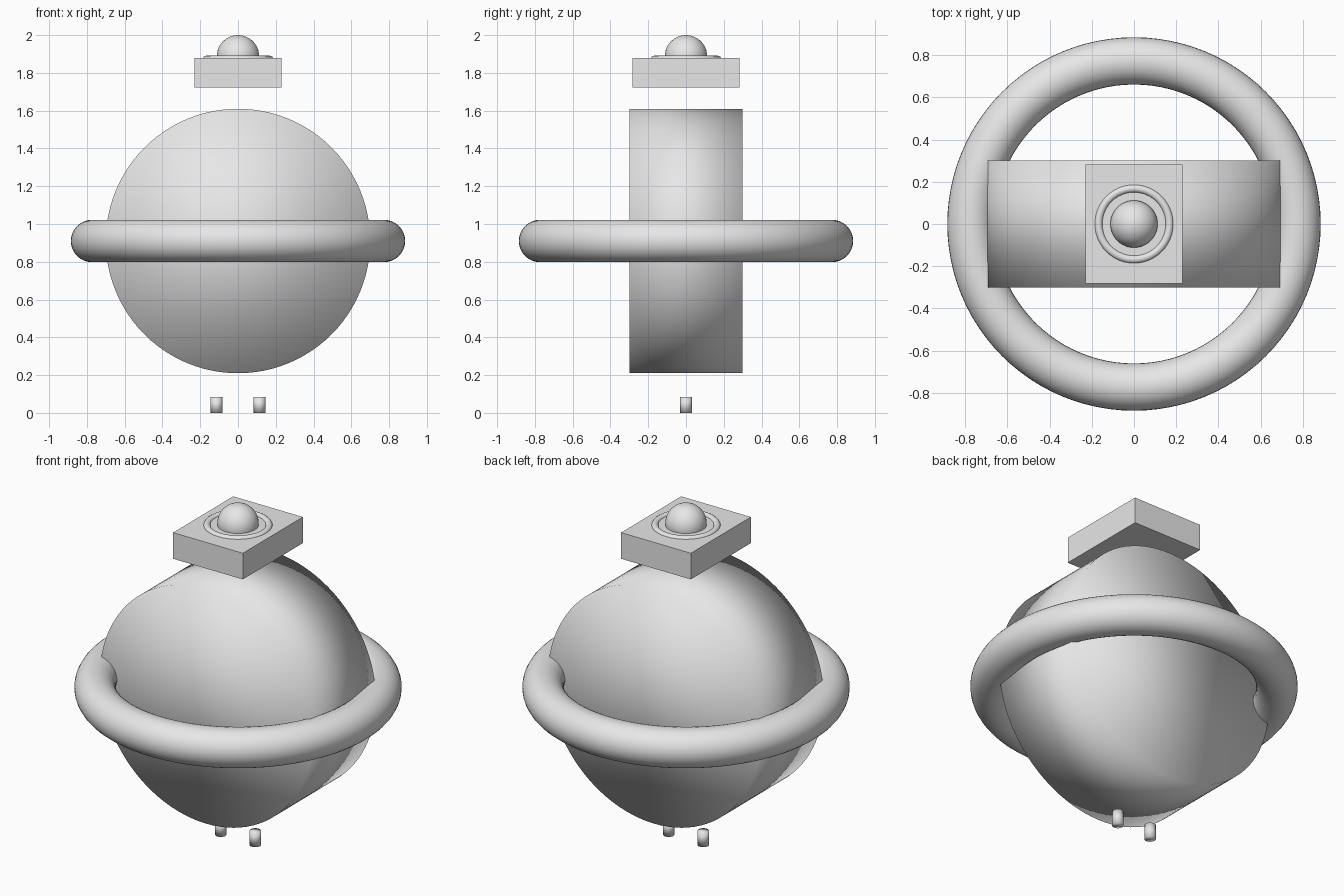
import bpy
from math import radians

cube = bpy.data.objects.get("Cube")
if cube:
    bpy.data.objects.remove(cube, do_unlink=True)

grey = bpy.data.materials.new("light_grey")
grey.use_nodes = True
GREY = (0.8, 0.8, 0.8, 1)
grey.diffuse_color = GREY
grey.node_tree.nodes["Principled BSDF"].inputs["Base Color"].default_value = GREY


def finish(name, smooth=True):
    """Name the newest primitive, colour it and set its shading."""
    obj = bpy.context.object
    obj.name = name
    obj.data.materials.append(grey)
    if smooth:
        bpy.ops.object.shade_smooth()
    return obj


MID = 0.91  # height of the body centre

# Round drum body, lying along y, softly shaded across its rims
bpy.ops.mesh.primitive_cylinder_add(vertices=96, radius=0.7, depth=0.6,
                                    location=(0, 0, MID),
                                    rotation=(radians(90), 0, 0))
finish("body_drum")

# Large ring around the body
bpy.ops.mesh.primitive_torus_add(major_segments=96, minor_segments=32,
                                 major_radius=0.773, minor_radius=0.112,
                                 location=(0, 0, MID))
finish("body_ring")

# Floating head block
bpy.ops.mesh.primitive_cube_add(size=1, location=(0, 0, 1.8))
head = finish("head_block", smooth=False)
head.scale = (0.46, 0.566, 0.156)

# Thin ring and dome on top of the head
bpy.ops.mesh.primitive_torus_add(major_segments=64, minor_segments=16,
                                 major_radius=0.168, minor_radius=0.019,
                                 location=(0, 0, 1.872))
finish("head_ring")
bpy.ops.mesh.primitive_uv_sphere_add(segments=48, ring_count=24, radius=0.112,
                                     location=(0, 0, 1.888))
finish("head_dome")

# Two small feet
for side, x in (("left", 0.114), ("right", -0.114)):
    bpy.ops.mesh.primitive_cylinder_add(vertices=32, radius=0.031, depth=0.085,
                                        location=(x, 0, 0.0425))
    finish(side + "_foot")
